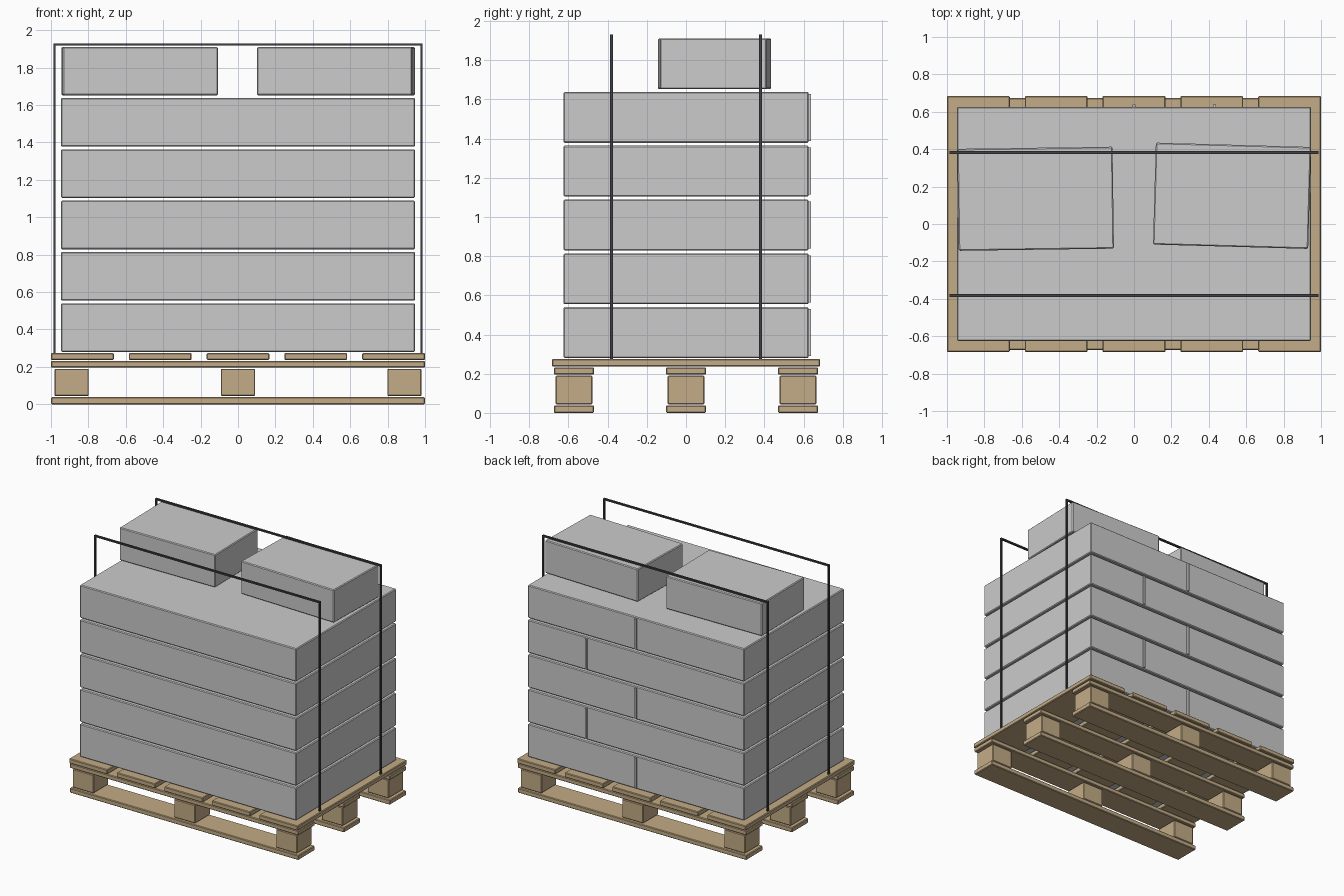
import bpy, bmesh, math
from mathutils import Matrix

if "Cube" in bpy.data.objects:
    bpy.data.objects.remove(bpy.data.objects["Cube"])


def material(name, rgb):
    m = bpy.data.materials.new(name)
    m.diffuse_color = (*rgb, 1)
    m.use_nodes = True
    m.node_tree.nodes["Principled BSDF"].inputs["Base Color"].default_value = m.diffuse_color
    return m


WOOD = material("wood", (0.55, 0.41, 0.24))
DARK = material("dark_strap", (0.05, 0.05, 0.06))


def box(name, x, y, z, mat=None, bevel=0.005, rot=0):
    """Bevelled box from (min, max) ranges, turned about its own centre."""
    size = [b - a for a, b in (x, y, z)]
    centre = [(a + b) / 2 for a, b in (x, y, z)]
    bm = bmesh.new()
    bmesh.ops.create_cube(bm, size=1, matrix=Matrix.Diagonal((*size, 1)))
    mesh = bpy.data.meshes.new(name)
    bm.to_mesh(mesh)
    bm.free()
    ob = bpy.data.objects.new(name, mesh)
    ob.location = centre
    ob.rotation_euler.z = math.radians(rot)
    bpy.context.collection.objects.link(ob)
    if mat:
        mesh.materials.append(mat)
    if bevel:
        mod = ob.modifiers.new("bevel", "BEVEL")
        mod.width = bevel
        mod.segments = 1
    return ob


def span(c, w):
    return (c - w / 2, c + w / 2)


# Pallet: three runners, each with skid board, blocks and upper board
for i, y in enumerate((-0.572, 0, 0.572)):
    box(f"skid_board_{i}", (-1, 1), span(y, 0.205), (0, 0.038), WOOD)
    box(f"stringer_board_{i}", (-1, 1), span(y, 0.205), (0.196, 0.232), WOOD)
    for j, x in enumerate((-0.89, 0, 0.89)):
        box(f"pallet_block_{i}_{j}", span(x, 0.184), span(y, 0.188), (0.044, 0.19), WOOD)

# Pallet: deck boards across the top
for i in range(5):
    box(f"deck_board_{i}", span(-0.832 + 0.416 * i, 0.336), (-0.685, 0.685), (0.237, 0.274), WOOD)

# Stacked layers, with a staggered seam strip showing at the back
for i in range(5):
    z = 0.41 + 0.2745 * i
    box(f"load_layer_{i}", (-0.947, 0.947), (-0.625, 0.626), span(z, 0.26), bevel=0.006)
    box(f"seam_strip_{i}", span(0.43 if i % 2 else 0, 0.016), (-0.62, 0.638), span(z, 0.24), bevel=0)

# Two loose cartons on top
box("top_carton_left", span(-0.526, 0.83), span(0.135, 0.545), (1.652, 1.911), bevel=0.006, rot=0.8)
box("top_carton_right", span(0.524, 0.83), span(0.151, 0.545), (1.652, 1.911), bevel=0.006, rot=-1.6)

# Straps: two hoops over the load
for n, y in (("front", -0.381), ("back", 0.381)):
    for side, x in (("left", -0.981), ("right", 0.981)):
        box(f"strap_{n}_{side}", span(x, 0.012), span(y, 0.016), (0.274, 1.928), DARK, 0)
    box(f"strap_{n}_top", (-0.987, 0.987), span(y, 0.016), (1.918, 1.93), DARK, 0)
